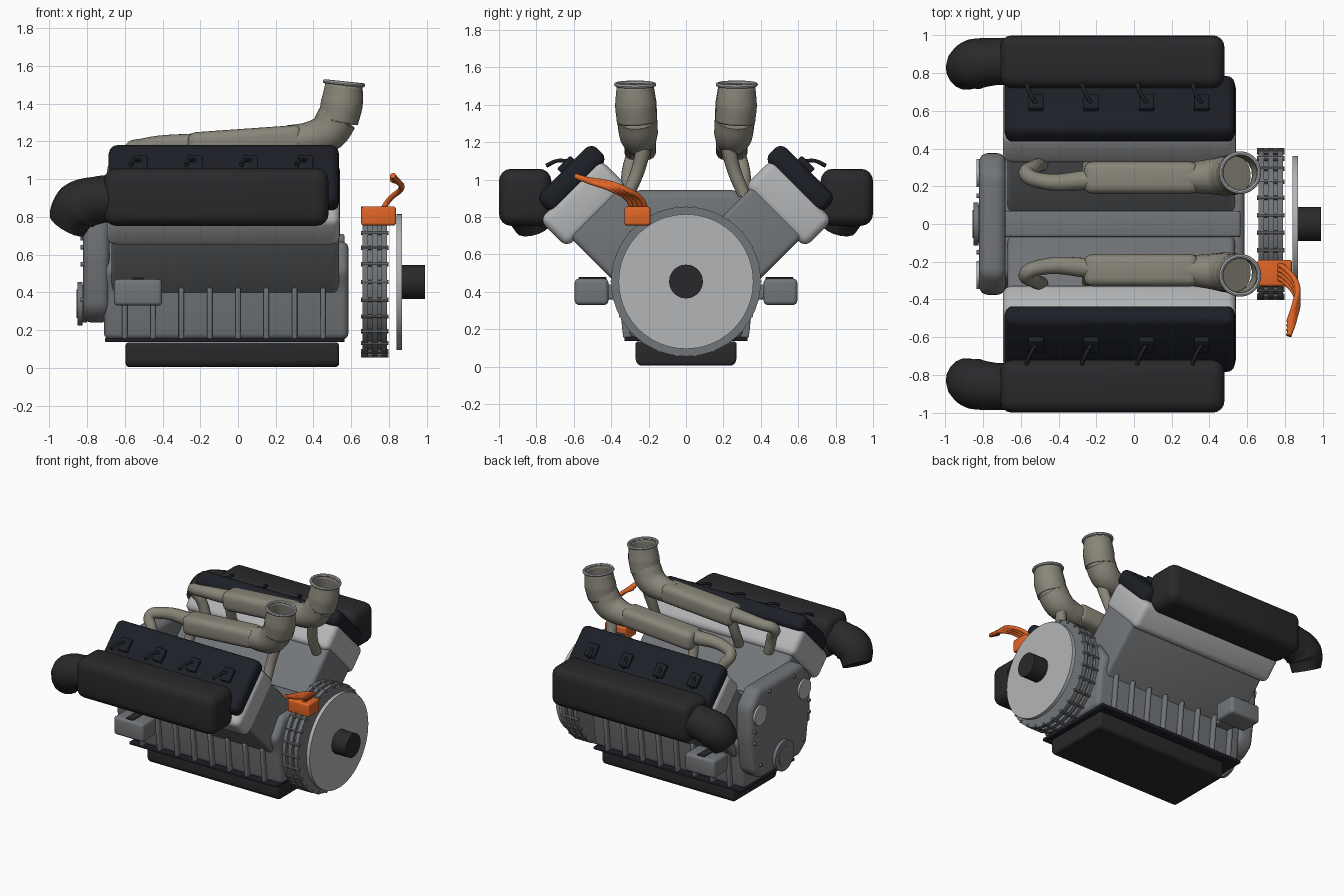
import bpy, bmesh, math
from mathutils import Matrix, Vector

if "Cube" in bpy.data.objects:
    bpy.data.objects.remove(bpy.data.objects["Cube"])

C = math.sqrt(0.5)

def material(name, rgb):
    m = bpy.data.materials.new(name)
    m.diffuse_color = (*rgb, 1)
    m.use_nodes = True
    m.node_tree.nodes["Principled BSDF"].inputs["Base Color"].default_value = m.diffuse_color
    return m

BLACK = material("satin_black", (0.012, 0.014, 0.02))
DARK = material("dark_plastic", (0.022, 0.022, 0.024))
BEIGE = material("cast_beige", (0.25, 0.235, 0.19))
ORANGE = material("orange_cable", (0.75, 0.13, 0.02))
CAST = material("cast_grey", (0.17, 0.18, 0.19))
SILVER = material("silver", (0.45, 0.46, 0.47))

def smooth(ob, mat):
    if mat:
        ob.data.materials.append(mat)
    bpy.ops.object.select_all(action='DESELECT')
    ob.select_set(True)
    bpy.context.view_layer.objects.active = ob
    bpy.ops.object.shade_smooth_by_angle(angle=math.radians(35))
    return ob

def finish(bm, name, mat):
    bmesh.ops.recalc_face_normals(bm, faces=bm.faces)
    me = bpy.data.meshes.new(name)
    bm.to_mesh(me)
    bm.free()
    ob = bpy.data.objects.new(name, me)
    bpy.context.collection.objects.link(ob)
    return smooth(ob, mat)

def round_edges(bm, r):
    if r:
        bmesh.ops.bevel(bm, geom=bm.edges[:], offset=r, segments=4, profile=0.5, affect='EDGES', clamp_overlap=True)

def rbox(name, c, size, r, mat=None, rx=0, ry=0):
    bm = bmesh.new()
    bmesh.ops.create_cube(bm, size=1)
    bmesh.ops.scale(bm, vec=size, verts=bm.verts)
    round_edges(bm, r)
    rot = Matrix.Rotation(math.radians(rx), 4, 'X') @ Matrix.Rotation(math.radians(ry), 4, 'Y')
    bm.transform(Matrix.Translation(c) @ rot)
    return finish(bm, name, mat)

def prism(name, half, x0, x1, r, mat=None):
    """Symmetric y/z profile (right half, bottom to top) extruded along x."""
    pts = half + [(-y, z) for y, z in reversed(half)]
    bm = bmesh.new()
    f = bm.faces.new([bm.verts.new((x0, y, z)) for y, z in pts])
    new = bmesh.ops.extrude_face_region(bm, geom=[f])['geom']
    bmesh.ops.translate(bm, vec=(x1 - x0, 0, 0), verts=[v for v in new if isinstance(v, bmesh.types.BMVert)])
    bmesh.ops.recalc_face_normals(bm, faces=bm.faces)
    round_edges(bm, r)
    return finish(bm, name, mat)

def discs(name, parts, mat=None, seg=64):
    """Cylinders along x given as (x0, x1, y, z, radius)."""
    bm = bmesh.new()
    for x0, x1, y, z, r in parts:
        m = Matrix.Translation(((x0 + x1) / 2, y, z)) @ Matrix.Rotation(math.pi / 2, 4, 'Y')
        bmesh.ops.create_cone(bm, cap_ends=True, segments=seg, radius1=r, radius2=r, depth=x1 - x0, matrix=m)
    return finish(bm, name, mat)

def tube(name, pts, mat, cap=True):
    """Smooth swept pipe through (x, y, z, radius) points."""
    cu = bpy.data.curves.new(name, 'CURVE')
    cu.dimensions = '3D'
    cu.bevel_depth = 1
    cu.bevel_resolution = 6
    cu.use_fill_caps = cap
    sp = cu.splines.new('BEZIER')
    sp.resolution_u = 8
    sp.bezier_points.add(len(pts) - 1)
    for p, (x, y, z, r) in zip(sp.bezier_points, pts):
        p.co, p.radius = (x, y, z), r
        p.handle_left_type = p.handle_right_type = 'AUTO'
    ob = bpy.data.objects.new(name, cu)
    bpy.context.collection.objects.link(ob)
    bpy.ops.object.select_all(action='DESELECT')
    ob.select_set(True)
    bpy.context.view_layer.objects.active = ob
    bpy.ops.object.convert(target='MESH')
    ob = bpy.context.view_layer.objects.active
    ob.data.materials.clear()
    return smooth(ob, mat)

# Crankcase, valley floor and oil pan
prism("crankcase", [(0.30, 0.15), (0.33, 0.42), (0.37, 0.52), (0.27, 0.67)], -0.71, 0.585, 0.035, CAST)
rbox("valley_strip", (-0.06, 0, 0.68), (1.25, 0.14, 0.06), 0.015, CAST)
rbox("pan_flange", (-0.07, 0, 0.148), (1.27, 0.66, 0.022), 0.006, BLACK)
prism("oil_pan", [(0.25, 0.005), (0.27, 0.03), (0.27, 0.135)], -0.595, 0.535, 0.022, DARK)

# Timing cover, pulley and round caps at the -x end
prism("timing_cover", [(0.24, 0.24), (0.33, 0.31), (0.375, 0.6), (0.375, 0.83), (0.27, 0.945)],
      -0.82, -0.68, 0.045, CAST)
discs("crank_pulley", [(-0.83, -0.80, 0, 0.34, 0.10), (-0.85, -0.825, 0, 0.34, 0.115),
                       (-0.855, -0.84, 0, 0.34, 0.075)], CAST)
discs("cover_caps", [(-0.835, -0.80, s * 0.27, 0.75, 0.075) for s in (1, -1)], SILVER, 40)
discs("cover_bolts", [(-0.835, -0.81, s * y, z, 0.012) for s in (1, -1)
                      for y, z in ((0.33, 0.55), (0.33, 0.64), (0.26, 0.36), (0.15, 0.89))], CAST, 12)

# Flywheel housing with three flanges and a ring of bolts
FZ = 0.455
discs("flywheel_housing", [(0.66, 0.79, 0, FZ, 0.375)] +
      [(a, b, 0, FZ, 0.40) for a, b in ((0.66, 0.688), (0.71, 0.738), (0.76, 0.79))], CAST)
discs("housing_bolts", [(0.653, 0.797, 0.392 * math.cos(a), FZ + 0.392 * math.sin(a), 0.012)
                        for a in (2 * math.pi * i / 26 for i in range(26))], CAST, 10)
discs("drive_plate", [(0.84, 0.868, 0, FZ, 0.36)], SILVER, 72)
discs("drive_hub", [(0.86, 0.99, 0, FZ, 0.09)], DARK, 48)

for s, side in ((-1, "front"), (1, "back")):
    def bank(name, x0, x1, u0, u1, v0, v1, r, mat):
        u, v = (u0 + u1) / 2, (v0 + v1) / 2
        return rbox(f"{side}_{name}", ((x0 + x1) / 2, s * (u + v) * C, (u - v) * C),
                    (x1 - x0, v1 - v0, u1 - u0), r, mat, rx=-45 * s)

    # Cylinder bank, head and valve cover stacked on the 45 degree axis
    bank("cylinder_bank", -0.67, 0.535, 0.42, 0.95, -0.43, -0.05, 0.03, CAST)
    bank("cylinder_head", -0.695, 0.54, 0.90, 1.11, -0.46, 0.0, 0.045, SILVER)
    bank("valve_cover", -0.685, 0.535, 1.08, 1.205, -0.49, -0.07, 0.045, BLACK)

    # Ignition coils with little angled stems
    for i in range(4):
        x = -0.52 + 0.293 * i
        bank(f"coil_{i + 1}", x - 0.04, x + 0.04, 1.19, 1.235, -0.36, -0.26, 0.008, BLACK)
        tube(f"{side}_coil_stem_{i + 1}", [(x, s * 0.64, 1.10, 0.01), (x - 0.03, s * 0.69, 1.10, 0.01),
             (x - 0.05, s * 0.745, 1.075, 0.012)], BLACK)

    # Side manifold with downturned elbow
    rbox(f"{side}_manifold", (-0.115, s * 0.86, 0.905), (1.19, 0.28, 0.305), 0.065, DARK)
    tube(f"{side}_manifold_elbow", [(-0.62, s * 0.86, 0.90, 0.125), (-0.74, s * 0.86, 0.89, 0.125),
         (-0.85, s * 0.845, 0.85, 0.135), (-0.905, s * 0.81, 0.755, 0.105)], DARK)

    # Crankcase ribs and mounting box
    for i in range(8):
        rbox(f"{side}_rib_{i + 1}", (-0.60 + 0.15 * i, s * 0.325, 0.29), (0.028, 0.05, 0.27), 0.009, CAST, rx=-6 * s)
    rbox(f"{side}_mount", (-0.53, s * 0.505, 0.40), (0.255, 0.18, 0.14), 0.022, CAST)
    rbox(f"{side}_mount_arm", (-0.53, s * 0.38, 0.40), (0.13, 0.14, 0.08), 0.01, CAST)
    rbox(f"{side}_mount_tab", (-0.53, s * 0.50, 0.472), (0.06, 0.15, 0.012), 0.003, DARK)

    # Charge pipe, plenum and runners in the valley
    tube(f"{side}_charge_pipe", [(-0.49, s * 0.315, 0.93, 0.036), (-0.53, s * 0.30, 1.07, 0.038),
         (-0.57, s * 0.265, 1.15, 0.04), (-0.50, s * 0.23, 1.175, 0.042), (-0.2, s * 0.235, 1.19, 0.055)], BEIGE)
    rbox(f"{side}_plenum", (0.04, s * 0.245, 1.195), (0.61, 0.17, 0.145), 0.045, BEIGE, ry=-4)
    for i, x in enumerate((-0.24, 0.46)):
        tube(f"{side}_runner_{i + 1}", [(x, s * 0.31, 0.92, 0.034), (x, s * 0.26, 1.04, 0.036),
             (x + 0.02, s * 0.225, 1.17, 0.04)], BEIGE)

    # Upturned intake trumpet with open rim
    tube(f"{side}_intake_elbow", [(0.26, s * 0.245, 1.21, 0.075), (0.38, s * 0.25, 1.215, 0.09),
         (0.475, s * 0.255, 1.25, 0.105), (0.53, s * 0.262, 1.33, 0.108)], BEIGE)
    t = tube(f"{side}_intake_trumpet", [(0.53, s * 0.262, 1.31, 0.108), (0.55, s * 0.268, 1.40, 0.112),
             (0.562, s * 0.272, 1.50, 0.10)], BEIGE, cap=False)
    mod = t.modifiers.new("wall", 'SOLIDIFY')
    mod.thickness = 0.01
    bpy.ops.mesh.primitive_torus_add(major_radius=0.102, minor_radius=0.011, major_segments=40, minor_segments=8,
                                     location=(0.562, s * 0.272, 1.508), rotation=(0, math.radians(6), 0))
    rim = bpy.context.object
    rim.name = f"{side}_trumpet_rim"
    smooth(rim, SILVER)

# Orange connector box and cable bundle
rbox("connector_box", (0.745, -0.26, 0.805), (0.185, 0.14, 0.10), 0.014, ORANGE)
for i in range(4):
    d = i * 0.024
    tube(f"cable_{i + 1}", [(0.76, -0.215 - d, 0.83, 0.014), (0.80, -0.235 - d, 0.89, 0.014),
         (0.865, -0.33 - d, 0.95, 0.015), (0.85, -0.43 - d, 0.985, 0.015),
         (0.82, -0.52 - d, 0.995 + i * 0.008, 0.015)], ORANGE)
